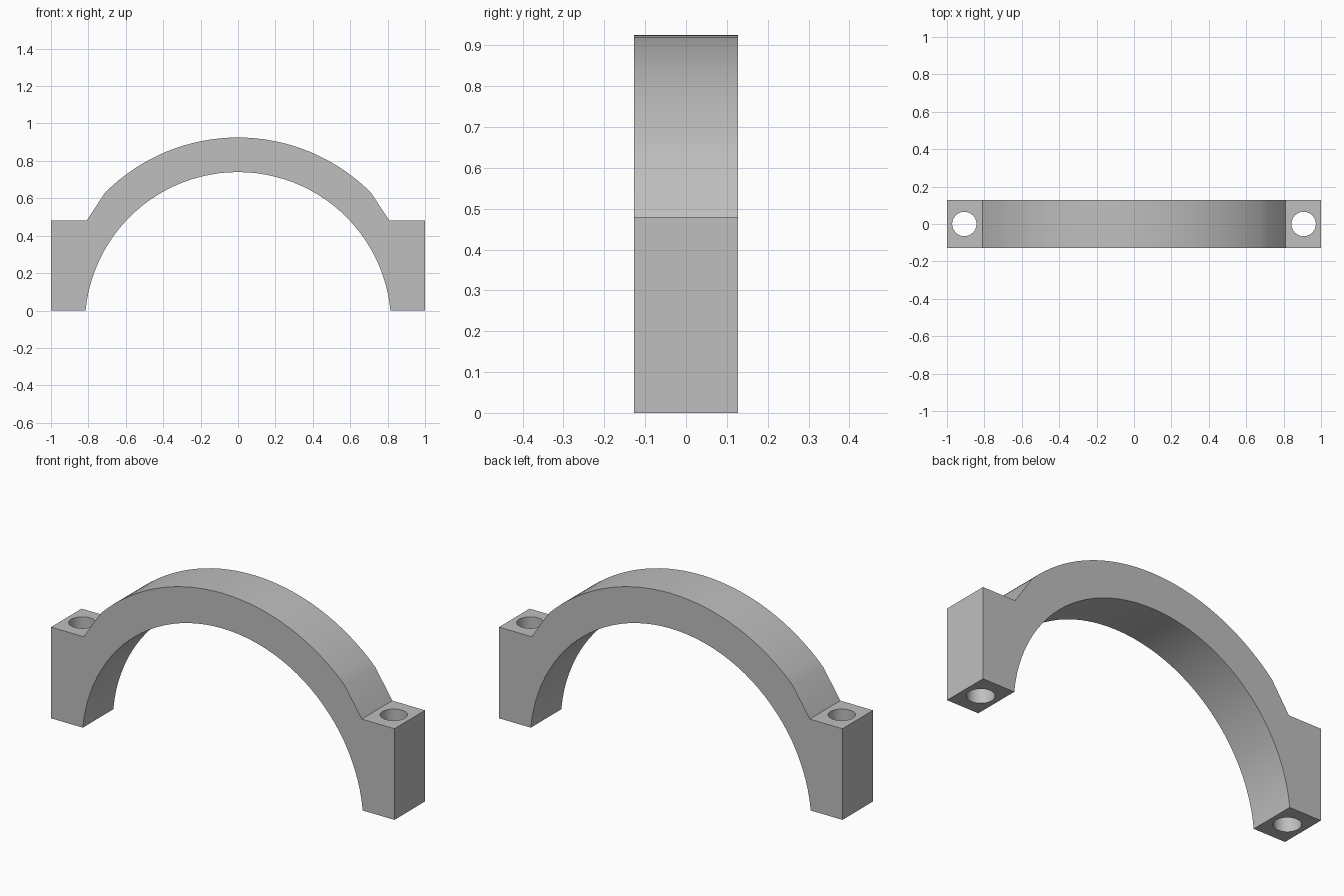
import bpy, bmesh
from math import sin, cos, radians, asin

if "Cube" in bpy.data.objects:
    bpy.data.objects.remove(bpy.data.objects["Cube"], do_unlink=True)

HALF_DEPTH = 0.127
CENTRE_Z = -0.079
INNER_R, OUTER_R = 0.819, 1.004
FOOT_X, FOOT_TOP = 0.815, 0.48
BOLT_X, BOLT_R = 0.907, 0.065

grey = bpy.data.materials.new("plain grey")
grey.use_nodes = True
colour = (0.52, 0.52, 0.52, 1)
grey.diffuse_color = colour
grey.node_tree.nodes["Principled BSDF"].inputs["Base Color"].default_value = colour


def arc(radius, start, end, steps):
    """Points along an arc, angles measured from straight up."""
    angles = [start + (end - start) * i / steps for i in range(steps + 1)]
    return [(radius * sin(a), CENTRE_Z + radius * cos(a)) for a in angles]


# Clamp outline: outer arch, right foot, inner arch, left foot
spread = asin(FOOT_X / INNER_R)
if CENTRE_Z < 0:
    spread = min(spread, radians(84.5))
outline = arc(OUTER_R, -radians(45), radians(45), 32)
outline += [(0.81, FOOT_TOP), (1, FOOT_TOP), (1, 0)]
inner = arc(INNER_R, spread, -spread, 48)
inner[0], inner[-1] = (FOOT_X, 0), (-FOOT_X, 0)
outline += inner
outline += [(-1, 0), (-1, FOOT_TOP), (-0.81, FOOT_TOP)]

# Extrude the outline through the depth
bm = bmesh.new()
face = bm.faces.new([bm.verts.new((x, -HALF_DEPTH, z)) for x, z in outline])
back = bmesh.ops.extrude_face_region(bm, geom=[face])["geom"]
bmesh.ops.translate(bm, vec=(0, 2 * HALF_DEPTH, 0),
                    verts=[v for v in back if isinstance(v, bmesh.types.BMVert)])
bmesh.ops.recalc_face_normals(bm, faces=bm.faces)
mesh = bpy.data.meshes.new("clamp_arch")
bm.to_mesh(mesh)
bm.free()
clamp = bpy.data.objects.new("clamp_arch", mesh)
bpy.context.collection.objects.link(clamp)
mesh.materials.append(grey)

# Vertical bolt holes through both feet
bpy.context.view_layer.objects.active = clamp
for side in (-1, 1):
    bpy.ops.mesh.primitive_cylinder_add(vertices=48, radius=BOLT_R, depth=1,
                                        location=(side * BOLT_X, 0, FOOT_TOP / 2))
    cutter = bpy.context.object
    cutter.name = "bolt_hole_cutter"
    cutter.hide_render = True
    cutter.data.materials.append(grey)
    bpy.context.view_layer.objects.active = clamp
    hole = clamp.modifiers.new("bolt_hole", "BOOLEAN")
    hole.operation = "DIFFERENCE"
    hole.solver = "EXACT"
    hole.object = cutter
    bpy.ops.object.modifier_apply(modifier=hole.name)
    bpy.data.objects.remove(cutter, do_unlink=True)

# Smooth curves, crisp corners
bpy.ops.object.select_all(action="DESELECT")
clamp.select_set(True)
bpy.context.view_layer.objects.active = clamp
bpy.ops.object.shade_smooth_by_angle(angle=radians(30))
